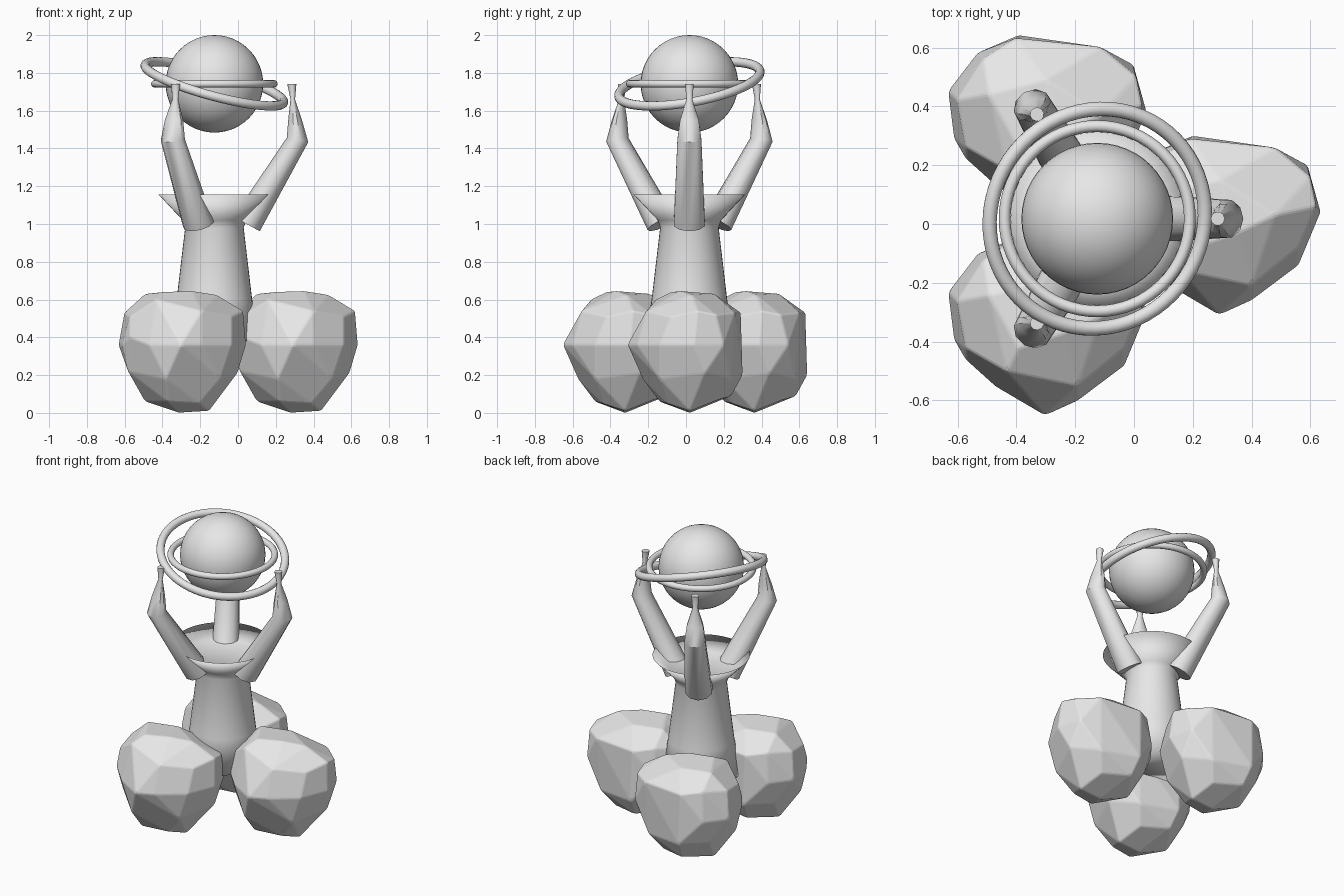
import bpy, bmesh, math
from mathutils import Vector, Matrix

cube = bpy.data.objects.get("Cube")
if cube:
    bpy.data.objects.remove(cube)

AXIS = Vector((-0.125, 0.018, 0))   # upright axis shared by every part
GLOBE = AXIS + Vector((0, 0, 1.742))

stone = bpy.data.materials.new("pale_grey")
stone.use_nodes = True
stone.diffuse_color = (0.8, 0.8, 0.8, 1)
stone.node_tree.nodes["Principled BSDF"].inputs["Base Color"].default_value = stone.diffuse_color


def finish(obj, name, smooth_angle=None):
    obj.name = name
    obj.data.materials.clear()
    obj.data.materials.append(stone)
    if smooth_angle:
        bpy.ops.object.select_all(action="DESELECT")
        obj.select_set(True)
        bpy.context.view_layer.objects.active = obj
        bpy.ops.object.shade_smooth_by_angle(angle=math.radians(smooth_angle))
    return obj


def from_bmesh(bm, name, smooth_angle=None):
    mesh = bpy.data.meshes.new(name)
    bm.to_mesh(mesh)
    bm.free()
    obj = bpy.data.objects.new(name, mesh)
    bpy.context.collection.objects.link(obj)
    return finish(obj, name, smooth_angle)


def loft(rings, sides):
    """Skin closed oval rings given as (x, z, x radius, y radius, lean)."""
    bm = bmesh.new()
    loops = []
    for x, z, rx, ry, lean in rings:
        turn = Matrix.Rotation(lean, 3, "Y")
        loop = []
        for i in range(sides):
            a = math.tau * i / sides
            offset = turn @ Vector((rx * math.cos(a), ry * math.sin(a), 0))
            loop.append(bm.verts.new(offset + Vector((x, 0, z))))
        loops.append(loop)
    for low, high in zip(loops, loops[1:]):
        for i in range(sides):
            j = (i + 1) % sides
            bm.faces.new((low[i], low[j], high[j], high[i]))
    bm.faces.new(loops[0][::-1])
    bm.faces.new(loops[-1])
    return bm


# Tapered column, flared collar and the dished floor inside it
profile = [(0.235, 0.38), (0.2, 0.6), (0.155, 0.98), (0.168, 1.02), (0.295, 1.155), (0.2, 1.085)]
body = from_bmesh(loft([(0, z, r, r, 0) for r, z in profile], 40), "column", 180)
body.location = AXIS

# Three bent arms with flared tips
arm_rings = [(0.17, 1.0, 0.08, 0.086, 0.5), (0.44, 1.445, 0.058, 0.067, 0.2),
             (0.428, 1.55, 0.037, 0.052, 0.1), (0.415, 1.66, 0.012, 0.017, 0),
             (0.41, 1.74, 0.024, 0.024, 0)]
for n in range(3):
    arm = from_bmesh(loft(arm_rings, 10), f"arm_{n + 1}", 40)
    arm.location = AXIS
    arm.rotation_euler.z = math.tau * n / 3

# Globe
bpy.ops.mesh.primitive_uv_sphere_add(segments=48, ring_count=24, radius=0.258, location=GLOBE)
finish(bpy.context.object, "globe", 40)

# Level inner ring and tilted outer ring
for name, major, minor, normal in (("inner_ring", 0.315, 0.02, (0, 0, 1)),
                                   ("outer_ring", 0.379, 0.025, (0.27, -0.18, 1))):
    bpy.ops.mesh.primitive_torus_add(major_radius=major, minor_radius=minor,
                                     major_segments=64, minor_segments=12, location=GLOBE)
    ring = finish(bpy.context.object, name, 40)
    ring.rotation_euler = Vector(normal).to_track_quat("Z", "Y").to_euler()

# Faceted boulder: hull corners in hundredths, from top to bottom
corners = [
    (29, 15, 63), (35, -3, 64.5), (10, 10, 63), (20, -8, 64), (48, 3, 62.5), (16, -16, 60),
    (62, 6, 54), (60, 16, 52), (48, 26, 53), (19, 29, 53), (8, 22, 55), (-1, 8, 53),
    (2, -8, 51), (40, -21, 54), (56, -8, 51),
    (63.5, 4, 36), (56, -14, 36), (40, -26, 36), (29, -31, 36), (12, -21, 36), (2, -12, 40),
    (-2, -5, 36), (-4, 11, 36), (6, 24, 36), (59, 20, 36),
    (59, 10, 21), (50, -14, 18), (21, -23, 18), (1, -4, 22), (6, 17, 20), (20, 30, 20),
    (46, 24, 18),
    (28, 2, 0), (44, 2, 1), (39, -10, 5), (22, -14, 6), (10, 6, 6), (22, 24, 9), (40, 17, 7)]
REACH = 0.395
bm = bmesh.new()
for corner in corners:
    bm.verts.new(Vector(corner) / 100 - AXIS - Vector((REACH, 0, 0)))
hull = bmesh.ops.convex_hull(bm, input=bm.verts)
loose = {v for v in hull["geom_interior"] if isinstance(v, bmesh.types.BMVert)}
bmesh.ops.delete(bm, geom=list(loose), context="VERTS")
bmesh.ops.dissolve_limit(bm, angle_limit=math.radians(7), verts=bm.verts, edges=bm.edges)
bmesh.ops.recalc_face_normals(bm, faces=bm.faces)
boulder = from_bmesh(bm, "boulder_1")
soft = boulder.modifiers.new("soft_edges", "BEVEL")
soft.width = 0.008
soft.segments = 2
soft.limit_method = "NONE"

# Same boulder, same orientation, at three spots around the column
for n in range(3):
    rock = boulder
    if n:
        rock = boulder.copy()
        rock.name = f"boulder_{n + 1}"
        bpy.context.collection.objects.link(rock)
    a = math.tau * n / 3
    rock.location = AXIS + REACH * Vector((math.cos(a), math.sin(a), 0))
